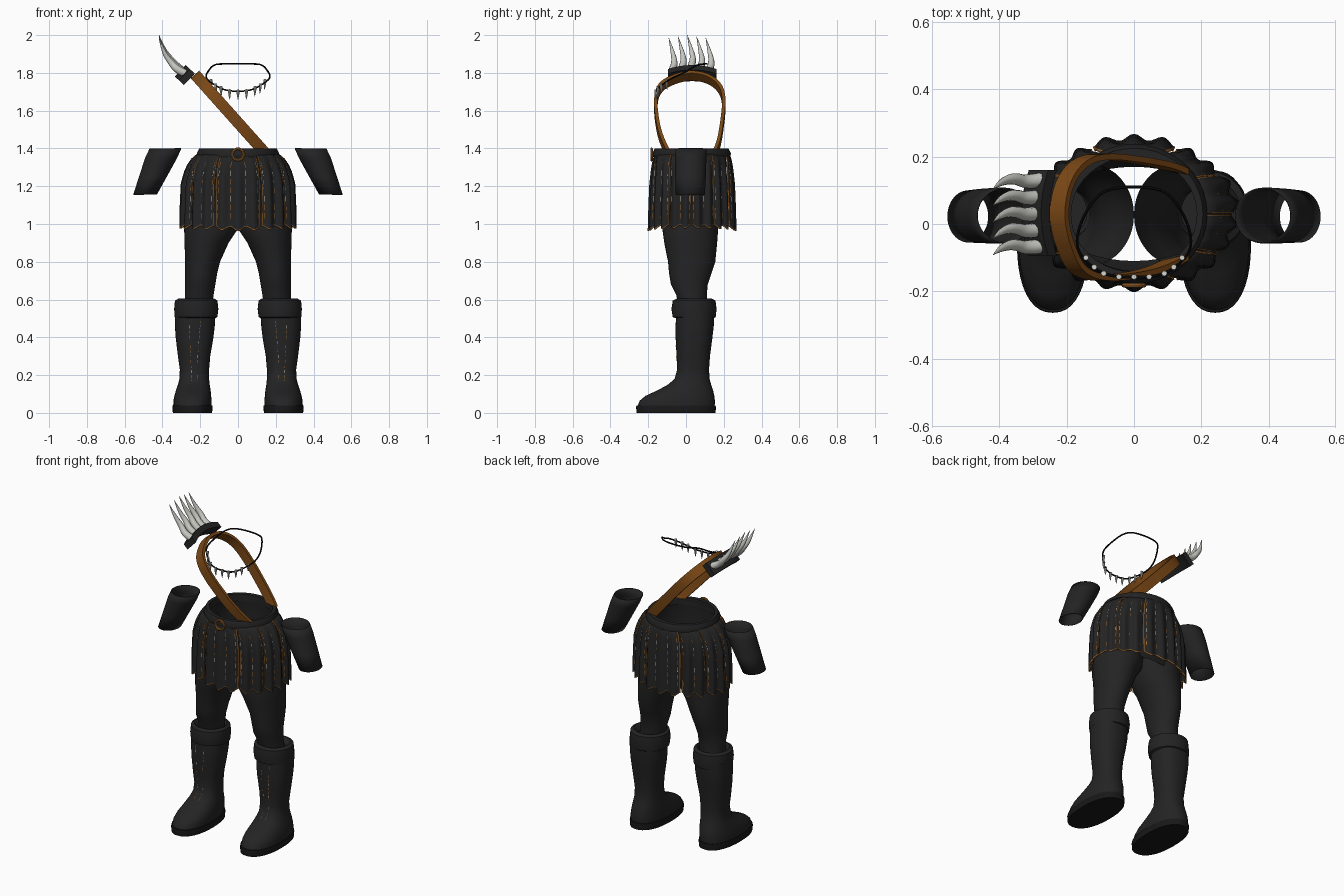
import bpy, bmesh, math
from math import sin, cos, pi, radians
from mathutils import Vector

cube = bpy.data.objects.get("Cube")
if cube:
    bpy.data.objects.remove(cube)


def material(name, r, g, b):
    m = bpy.data.materials.new(name)
    m.use_nodes = True
    m.diffuse_color = (r, g, b, 1)
    m.node_tree.nodes["Principled BSDF"].inputs["Base Color"].default_value = (r, g, b, 1)
    return m


BLACK = material("black leather", .017, .017, .017)
SOLE = material("dark sole", .009, .009, .009)
CORD = material("cord black", .004, .004, .004)
BROWN = material("brown leather", .2, .065, .008)
TRIM = material("orange trim", .36, .14, .025)
BONE = material("pale bone", .58, .58, .54)


def finish(ob, mats, angle=40):
    for m in mats:
        ob.data.materials.append(m)
    bpy.ops.object.select_all(action='DESELECT')
    ob.select_set(True)
    bpy.context.view_layer.objects.active = ob
    bpy.ops.object.shade_smooth_by_angle(angle=radians(angle))
    return ob


def skin(name, rings, mats, ring_closed=True, loop=False, caps=False, recalc=True, rule=None, cut=None):
    """Bridge a list of equal point rings into one surface."""
    bm = bmesh.new()
    rows = [[bm.verts.new(p) for p in r] for r in rings]
    n, m = len(rows[0]), len(rows)
    for i in range(m if loop else m - 1):
        for j in range(n if ring_closed else n - 1):
            a, b = rows[i], rows[(i + 1) % m]
            k = (j + 1) % n
            f = bm.faces.new((a[j], a[k], b[k], b[j]))
            if rule:
                f.material_index = rule(i, j)
    if caps:
        bm.faces.new(rows[0])
        bm.faces.new(rows[-1])
    if recalc:
        bmesh.ops.recalc_face_normals(bm, faces=bm.faces[:])
    if cut is not None:
        bmesh.ops.bisect_plane(bm, geom=bm.verts[:] + bm.edges[:] + bm.faces[:],
                               plane_co=(0, 0, cut), plane_no=(0, 0, 1), clear_inner=True)
    me = bpy.data.meshes.new(name)
    bm.to_mesh(me)
    bm.free()
    ob = bpy.data.objects.new(name, me)
    bpy.context.collection.objects.link(ob)
    return finish(ob, mats)


def ring_point(row, a, off=0, p=2):
    z, x0, x1, y0, y1 = row
    s, c = sin(a), cos(a)
    fx = math.copysign(abs(s) ** (2 / p), s)
    fy = math.copysign(abs(c) ** (2 / p), c)
    return ((x0 + x1) / 2 + ((x1 - x0) / 2 + off) * fx, (y0 + y1) / 2 - ((y1 - y0) / 2 + off) * fy, z)


def loft(name, table, mats=(BLACK,), p=2, **kw):
    n = 40
    return skin(name, [[ring_point(r, 2 * pi * j / n, 0, p) for j in range(n)] for r in table], mats, **kw)


def mirrored(ob):
    ob.modifiers.new("mirror", 'MIRROR').use_mirror_merge = False
    return ob


def at_height(table, z):
    for a, b in zip(table, table[1:]):
        if a[0] >= z >= b[0]:
            t = (a[0] - z) / (a[0] - b[0])
            return [u + (v - u) * t for u, v in zip(a, b)]
    return table[-1] if z < table[-1][0] else table[0]


def tapered_curve(name, pts, radii, mat, cyclic=False, res=3):
    cu = bpy.data.curves.new(name, 'CURVE')
    cu.dimensions, cu.bevel_depth, cu.bevel_resolution = '3D', 1, res
    cu.use_fill_caps, cu.resolution_u = True, 6
    sp = cu.splines.new('NURBS')
    sp.points.add(len(pts) - 1)
    for q, co, r in zip(sp.points, pts, radii):
        q.co, q.radius = (*co, 1), r
    sp.order_u, sp.use_endpoint_u, sp.use_cyclic_u = 3, not cyclic, cyclic
    ob = bpy.data.objects.new(name, cu)
    bpy.context.collection.objects.link(ob)
    bpy.ops.object.select_all(action='DESELECT')
    ob.select_set(True)
    bpy.context.view_layer.objects.active = ob
    bpy.ops.object.convert(target='MESH')
    return finish(bpy.context.object, [mat])


def stitches(name, point, angles, z0, z1, mats=(TRIM,), step=.04, width=.006):
    """Rows of thin dashes lying on a surface given by point(angle, z)."""
    ob = None
    bm = bmesh.new()
    for a in angles:
        for k in range(int((z1 - z0) / step)):
            z = z0 + k * step
            h = z + step * .6
            f = bm.faces.new([bm.verts.new(point(*q)) for q in
                              ((a - width, z), (a + width, z), (a + width, h), (a - width, h))])
            f.material_index = k % len(mats)
    me = bpy.data.meshes.new(name)
    bm.to_mesh(me)
    bm.free()
    ob = bpy.data.objects.new(name, me)
    bpy.context.collection.objects.link(ob)
    return finish(ob, mats)


# Trousers, boots and sleeves
loft("hips", [(1.39, -.19, .19, -.14, .2), (1.2, -.25, .25, -.16, .22), (1.05, -.27, .27, -.13, .19),
              (1, -.25, .25, -.11, .17)], caps=False)
mirrored(loft("trouser_leg", [(1.06, 0, .27, -.125, .18), (.97, .003, .285, -.125, .17), (.9, .05, .283, -.115, .165),
                              (.8, .095, .28, -.095, .155), (.74, .11, .28, -.09, .135), (.68, .12, .28, -.08, .115),
                              (.62, .13, .28, -.05, .11), (.52, .14, .29, -.04, .11)]))
boot = [(.54, .12, .335, -.052, .15), (.46, .123, .334, -.055, .147), (.4, .13, .33, -.055, .14),
        (.3, .147, .318, -.05, .127), (.23, .153, .308, -.047, .122), (.18, .153, .31, -.06, .125),
        (.15, .15, .318, -.095, .133), (.12, .145, .328, -.15, .143), (.09, .142, .337, -.215, .15),
        (.065, .14, .342, -.245, .153), (.04, .141, .343, -.255, .152)]
mirrored(loft("boot", boot, p=2.3, caps=True))
mirrored(loft("boot_sole", [(.04, .136, .346, -.262, .157), (.03, .135, .348, -.264, .158),
                            (0, .137, .345, -.262, .157)], (SOLE,), p=2.3, caps=True))
mirrored(loft("boot_cuff", [(.58, .14, .29, -.04, .11), (.605, .125, .315, -.05, .135), (.595, .109, .334, -.07, .156),
                            (.55, .104, .338, -.077, .162), (.507, .109, .335, -.07, .157),
                            (.5, .122, .325, -.05, .145)]))
mirrored(stitches("boot_stitching", lambda a, z: ring_point(at_height(boot, z), a * (.5 + z), .003, 2.3),
                  (-.22, .22), .16, .5, (TRIM, TRIM, BONE), .026, .01))
sleeve = mirrored(loft("sleeve", [(1.4, .3, .468, -.058, .108), (1.35, .322, .492, -.058, .108),
                                  (1.25, .377, .524, -.057, .105), (1.155, .43, .555, -.055, .1)]))
sleeve.modifiers.new("cloth", 'SOLIDIFY').thickness = .004

# Belt with a front ring
loft("belt", [(1.355, -.215, .215, -.175, .235), (1.375, -.218, .218, -.178, .238), (1.4, -.205, .205, -.165, .225),
              (1.4, -.187, .187, -.142, .2), (1.355, -.187, .187, -.142, .2)], loop=True)
bpy.ops.mesh.primitive_torus_add(location=(0, -.182, 1.368), rotation=(pi / 2, 0, 0), major_radius=.03,
                                 minor_radius=.007, major_segments=24, minor_segments=8)
bpy.context.object.name = "belt_ring"
finish(bpy.context.object, [TRIM])

# Fluted skirt panels with edged borders
flare = [(1.38, .203, .19), (1.35, .24, .203), (1.3, .272, .21), (1.22, .292, .215), (1.1, .298, .22), (.96, .3, .224)]


def skirt_point(a, z, u, waves, off):
    _, rx, ry = at_height(flare, z)
    d = off - .009 * cos(2 * pi * waves * u) * min(1, (1.38 - z) * 6)
    return ((rx + d) * sin(a), .03 - (ry + d) * cos(a), z)


edges = [-25, 25, 57, 90, 123, 155, 205, 237, 270, 303, 335]
COLS = 24
us = [0] + [.025 + .95 * i / COLS for i in range(COLS + 1)] + [1]
for i, (e0, e1) in enumerate(zip(edges, edges[1:])):
    a0, a1 = radians(e0 + .6), radians(e1 - .6)
    waves = 3 if e1 - e0 > 40 else 2
    lift = .005 * (i % 2)

    def panel(u, z, off=0):
        return skirt_point(a0 + (a1 - a0) * u, z, u, waves, lift + off)

    rows = []
    for k in range(14):
        t = 0 if k == 0 else .015 + .985 * (k - 1) / 12
        row = []
        for u in us:
            hem = .972 + .01 * cos(2 * pi * waves * u) + .014 * abs(sin(a0 + (a1 - a0) * u))
            row.append(panel(u, hem + (1.38 - hem) * t))
        rows.append(row)
    skirt = skin(f"skirt_panel_{i + 1}", rows, (BLACK, TRIM), ring_closed=False, recalc=False,
                 rule=lambda r, c: int(r == 0 or c in (0, COLS + 1)))
    solid = skirt.modifiers.new("leather", 'SOLIDIFY')
    solid.thickness, solid.offset = .006, -1
    stitches(f"skirt_stitching_{i + 1}", lambda u, z: panel(u, z, .002),
             [w / waves for w in range(1, waves)] + [.07, .93], 1.03, 1.35, (TRIM, TRIM, BONE), .045, .006)


# Shoulder strap: a ribbon looping the body in a slanted plane
def catmull(pts, steps):
    out = []
    for i in range(1, len(pts) - 2):
        p0, p1, p2, p3 = [Vector(q) for q in pts[i - 1:i + 3]]
        for k in range(steps):
            t = k / steps
            out.append(.5 * (2 * p1 + (p2 - p0) * t + (2 * p0 - 5 * p1 + 4 * p2 - p3) * t * t
                             + (3 * p1 - p0 - 3 * p2 + p3) * t ** 3))
    return out


path = catmull([(x, y, 1.4 + (.122 - x) * 1.12) for x, y in
                ((.26, -.04), (.2, -.06), (.12, -.11), (.03, -.145), (-.09, -.16), (-.165, -.135), (-.205, -.06),
                 (-.222, .03), (-.205, .12), (-.16, .18), (-.09, .2), (.03, .187), (.12, .165), (.2, .12),
                 (.26, .09))], 6)
across = Vector((1.12, 0, 1)).normalized()
ribbon = []
for i, c in enumerate(path):
    tangent = path[min(i + 1, len(path) - 1)] - path[max(i - 1, 0)]
    side = tangent.cross(across).normalized()
    ribbon.append([c + across * w * .03 + side * h * .009 for w, h in ((-1, -1), (1, -1), (1, 1), (-1, 1))])
skin("shoulder_strap", ribbon, (BROWN,), cut=1.398)

# Arched shoulder pad with curved claws
along, out = Vector((.69, 0, .72)), Vector((-.72, 0, .69))
arch = []
for k in range(13):
    v = k / 6 - 1
    c = Vector((-.28, .033 + .128 * v, 1.787)) + out * (.017 - .03 * v * v)
    arch.append([c + along * w * .042 + out * h * .018 for w, h in ((-1, -1), (1, -1), (1, 1), (-1, 1))])
skin("shoulder_pad", arch, (BLACK,), caps=True)
for k in range(5):
    y, drop = -.065 + .049 * k, .008 * abs(k - 2)
    tapered_curve(f"shoulder_claw_{k + 1}",
                  [(-.275, y, 1.795), (-.32, y - .008, 1.83 - drop), (-.355, y + .006, 1.87 - drop),
                   (-.395, y - .005, 1.925 - drop), (-.418, y - .026, 2 - drop)],
                  (.022, .021, .017, .011, .001), BONE)

# Necklace cord with hanging teeth
half = [(.05, -.158, 1.703), (.1, -.145, 1.722), (.145, -.11, 1.75), (.172, -.07, 1.775),
        (.165, -.01, 1.8), (.13, .06, 1.845), (.08, .11, 1.848)]
loop = half + [(-x, y, z) for x, y, z in reversed(half)]
tapered_curve("necklace_cord", loop, [.0045] * len(loop), CORD, cyclic=True, res=1)
for k, (x, y, z) in enumerate(((0, -.157, 1.702), (.045, -.157, 1.704), (.09, -.147, 1.72),
                               (.118, -.128, 1.735), (.143, -.1, 1.757))):
    for s in ((1, -1) if k else (1,)):
        tapered_curve(f"necklace_tooth_{k}_{'left' if s > 0 else 'right'}",
                      [(s * x, y, z + .008), (s * x, y - .004, z - .01), (s * x * .98, y, z - .045)],
                      (.008, .009, .001), BONE, res=2)
